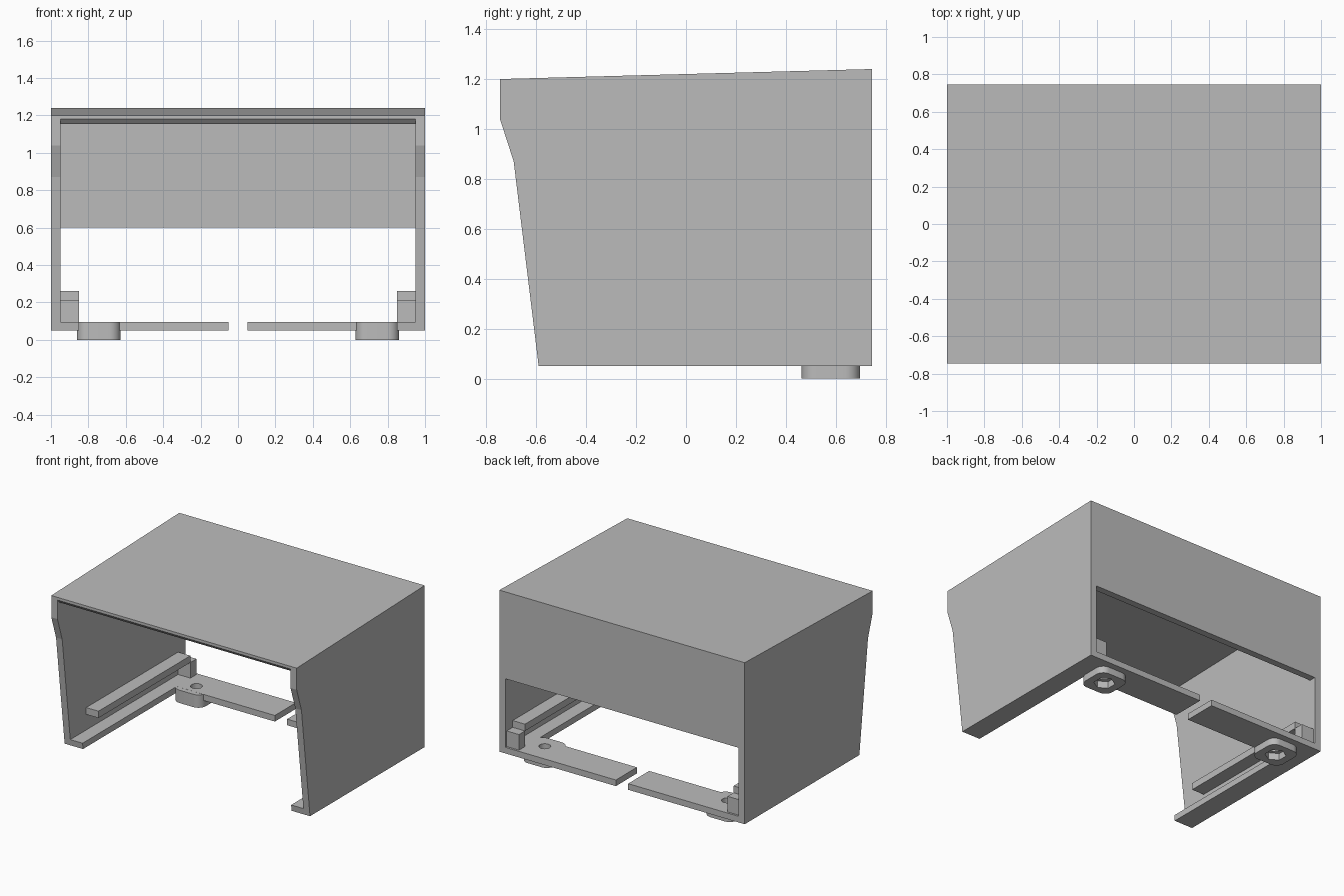
import bpy
import bmesh
import math
from mathutils import Matrix

old = bpy.data.objects.get("Cube")
if old:
    bpy.data.objects.remove(old)

grey = bpy.data.materials.new("plain grey")
grey.use_nodes = True
grey.diffuse_color = (0.5, 0.5, 0.5, 1)
grey.node_tree.nodes["Principled BSDF"].inputs["Base Color"].default_value = grey.diffuse_color


def finish(name, bm):
    bmesh.ops.recalc_face_normals(bm, faces=bm.faces)
    mesh = bpy.data.meshes.new(name)
    bm.to_mesh(mesh)
    bm.free()
    mesh.materials.append(grey)
    obj = bpy.data.objects.new(name, mesh)
    bpy.context.collection.objects.link(obj)
    return obj


def extrude_side(name, profile, x0, x1):
    """Extrude a (y, z) outline along x."""
    bm = bmesh.new()
    face = bm.faces.new([bm.verts.new((x0, y, z)) for y, z in profile])
    new = bmesh.ops.extrude_face_region(bm, geom=[face])["geom"]
    moved = [v for v in new if isinstance(v, bmesh.types.BMVert)]
    bmesh.ops.translate(bm, vec=(x1 - x0, 0, 0), verts=moved)
    return finish(name, bm)


def box(name, x, y, z):
    return extrude_side(name, [(y[0], z[0]), (y[1], z[0]), (y[1], z[1]), (y[0], z[1])], *x)


def prism(name, sides, radius, z0, z1):
    bm = bmesh.new()
    bmesh.ops.create_cone(bm, cap_ends=True, segments=sides, radius1=radius, radius2=radius,
                          depth=z1 - z0, matrix=Matrix.Translation((FOOT_X, FOOT_Y, (z0 + z1) / 2)))
    return finish(name, bm)


def cut(obj, cutter):
    cutter.hide_render = True
    cutter.hide_viewport = True
    mod = obj.modifiers.new("cut", 'BOOLEAN')
    mod.operation = 'DIFFERENCE'
    mod.solver = 'EXACT'
    mod.object = cutter


def mirror(obj):
    obj.modifiers.new("mirror", 'MIRROR')


FOOT_X, FOOT_Y, FOOT_R = 0.745, 0.58, 0.117
FLOOR = 0.095

# Shell: side outline hollowed out, leaving roof, walls, back panel and floor
outline = [(-0.745, 1.2), (-0.745, 1.04), (-0.69, 0.87), (-0.59, 0.05), (0.745, 0.05), (0.745, 1.24)]
shell = extrude_side("shell", outline, -1, 1)
cavity = [(-0.8, 1.18), (-0.745, 1.18), (-0.72, 1.153), (0.695, 1.19), (0.695, 0.6),
          (0.8, 0.6), (0.8, FLOOR), (-0.8, FLOOR)]
cut(shell, extrude_side("cavity_cutter", cavity, -0.95, 0.95))

# Floor opening leaves side flanges and a split rear bar
cut(shell, box("floor_cutter", (-0.85, 0.85), (-0.8, 0.5), (0, 0.2)))
cut(shell, box("gap_cutter", (-0.05, 0.05), (0.4, 0.8), (0, 0.2)))

# Guide rails and rear stop blocks
mirror(box("guide_rail", (0.85, 0.95), (-0.41, 0.66), (0.21, 0.26)))
mirror(box("stop_block", (0.85, 0.95), (0.66, 0.73), (FLOOR, 0.21)))

# Rounded square foot
bm = bmesh.new()
bmesh.ops.create_cube(bm, size=1, matrix=Matrix.Translation((FOOT_X, FOOT_Y, 0.04725))
                      @ Matrix.Diagonal((2 * FOOT_R, 2 * FOOT_R, 0.0945, 1)))
uprights = [e for e in bm.edges if abs(e.verts[0].co.z - e.verts[1].co.z) > 0.05]
bmesh.ops.bevel(bm, geom=uprights, offset=0.06, segments=8, profile=0.5, affect='EDGES')
foot = finish("foot", bm)

# Screw hole through foot and bar, hexagonal nut recess below
hole = prism("screw_hole_cutter", 32, 0.04, -0.1, 0.15)
cut(foot, prism("nut_recess_cutter", 6, 0.072, -0.1, 0.05))
cut(foot, hole)
mirror(foot)

# Matching hole on the other side of the shell
cut(shell, hole)
other = bpy.data.objects.new("screw_hole_cutter_right", hole.data.copy())
other.data.transform(Matrix.Translation((-2 * FOOT_X, 0, 0)))
bpy.context.collection.objects.link(other)
cut(shell, other)

# Smooth only the rounded corners
bpy.ops.object.select_all(action='DESELECT')
foot.select_set(True)
bpy.context.view_layer.objects.active = foot
bpy.ops.object.shade_smooth_by_angle(angle=math.radians(30))
